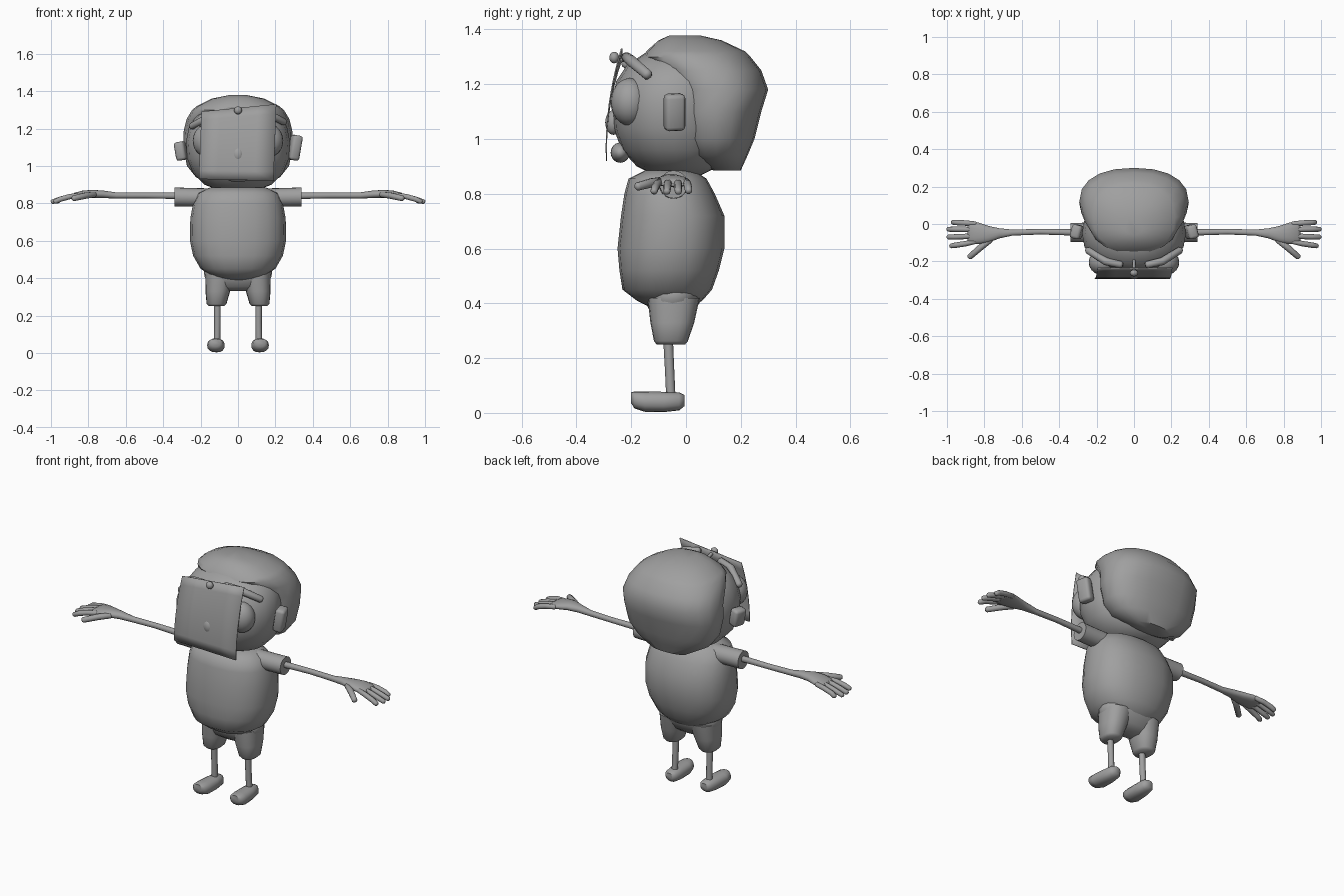
import bpy, bmesh, math
from mathutils import Vector, Matrix

cube = bpy.data.objects.get("Cube")
if cube:
    bpy.data.objects.remove(cube, do_unlink=True)

grey = bpy.data.materials.new("plain_grey")
grey.use_nodes = True
GREY = (0.35, 0.35, 0.35, 1)
grey.diffuse_color = GREY
grey.node_tree.nodes["Principled BSDF"].inputs["Base Color"].default_value = GREY


def finish(name, bm, angle=60):
    bmesh.ops.recalc_face_normals(bm, faces=bm.faces)
    mesh = bpy.data.meshes.new(name)
    bm.to_mesh(mesh)
    bm.free()
    mesh.materials.append(grey)
    ob = bpy.data.objects.new(name, mesh)
    bpy.context.collection.objects.link(ob)
    bpy.ops.object.select_all(action='DESELECT')
    ob.select_set(True)
    bpy.context.view_layer.objects.active = ob
    bpy.ops.object.shade_smooth_by_angle(angle=math.radians(angle))
    return ob


def skin(name, rings, angle=60):
    """Join a list of equal point rings and cap both ends."""
    bm = bmesh.new()
    rows = [[bm.verts.new(p) for p in ring] for ring in rings]
    n = len(rows[0])
    for a, b in zip(rows, rows[1:]):
        for i in range(n):
            j = (i + 1) % n
            bm.faces.new((a[i], a[j], b[j], b[i]))
    bm.faces.new(rows[0])
    bm.faces.new(rows[-1])
    return finish(name, bm, angle)


def loft(name, sections, axis="z", n=20, power=2.3, flip=1):
    """Sections are (position, centre a, centre b, radius a, radius b)."""
    rings = []
    for t, ca, cb, ra, rb in sections:
        ring = []
        for i in range(n):
            c, s = math.cos(math.tau * i / n), math.sin(math.tau * i / n)
            a = ca + ra * math.copysign(abs(c) ** (2 / power), c)
            b = cb + rb * math.copysign(abs(s) ** (2 / power), s)
            p = {"x": (t, a, b), "y": (a, t, b), "z": (a, b, t)}[axis]
            ring.append((p[0] * flip, p[1], p[2]))
        rings.append(ring)
    return skin(name, rings)


def body(name, profile, power=2.3):
    """Profile rows are (height, front y, back y, half width)."""
    return loft(name, [(z, 0, (f + b) / 2, w, (b - f) / 2) for z, f, b, w in profile],
                power=power)


def tube(name, points, radius, n=10, flip=1):
    """Round-ended tube through the points."""
    pts = [Vector((x * flip, y, z)) for x, y, z in points]
    first, last = (pts[1] - pts[0]).normalized(), (pts[-1] - pts[-2]).normalized()
    path = [(pts[0], 0.5)] + [(pts[0] + first * radius * 0.5, 0.9)]
    path += [(p, 1) for p in pts[1:-1]]
    path += [(pts[-1] - last * radius * 0.5, 0.9), (pts[-1], 0.5)]
    rings = []
    for i, (p, r) in enumerate(path):
        d = path[min(i + 1, len(path) - 1)][0] - path[max(i - 1, 0)][0]
        q = d.to_track_quat('Z', 'Y')
        rings.append([p + q @ Vector((math.cos(math.tau * k / n), math.sin(math.tau * k / n), 0))
                      * radius * r for k in range(n)])
    return skin(name, rings, 75)


def ball(name, centre, size):
    bm = bmesh.new()
    bmesh.ops.create_uvsphere(bm, u_segments=20, v_segments=12, radius=1,
                              matrix=Matrix.Translation(centre) @ Matrix.Diagonal((*size, 1)))
    return finish(name, bm)


# Head and hair
body("head", [(0.865, -0.11, 0.05, 0.09), (0.9, -0.18, 0.12, 0.18), (0.96, -0.235, 0.15, 0.24),
              (1.04, -0.265, 0.17, 0.272), (1.13, -0.27, 0.17, 0.278), (1.21, -0.255, 0.17, 0.262),
              (1.27, -0.215, 0.15, 0.22), (1.32, -0.14, 0.1, 0.13)], 2.1)
body("hair", [(0.885, 0.1, 0.2, 0.12), (0.94, 0, 0.225, 0.225), (1, -0.03, 0.25, 0.273),
              (1.1, -0.05, 0.275, 0.293), (1.18, -0.06, 0.3, 0.292), (1.25, -0.11, 0.275, 0.275),
              (1.3, -0.155, 0.235, 0.245), (1.32, -0.145, 0.215, 0.22),
              (1.36, -0.1, 0.13, 0.14), (1.378, -0.06, 0.05, 0.05)])

# Face
ball("nose", (0, -0.265, 1.06), (0.035, 0.03, 0.045))
ball("mouth", (0, -0.24, 0.95), (0.075, 0.035, 0.037))
for side, s in (("left", 1), ("right", -1)):
    ball(side + "_eye", (s * 0.165, -0.205, 1.135), (0.077, 0.07, 0.087))
    drop = 0 if s > 0 else 0.022
    tube(side + "_eyebrow", [(0.06, -0.22, 1.3 - drop), (0.15, -0.2, 1.285 - drop),
                             (0.255, -0.135, 1.23 - drop)], 0.021, flip=s)
    # Ears lean outward at the top
    bm = bmesh.new()
    height = 0.135 if s > 0 else 0.1
    bmesh.ops.create_cube(bm, size=1, matrix=Matrix.Translation((s * 0.305, -0.042, 1.03 + height / 2))
                          @ Matrix.Rotation(s * 0.17, 4, 'Y') @ Matrix.Rotation(s * 0.25, 4, 'Z')
                          @ Matrix.Diagonal((0.055, 0.075, height, 1)))
    bmesh.ops.bevel(bm, geom=bm.edges[:], offset=0.015, segments=2, affect='EDGES', profile=0.5)
    finish(side + "_ear", bm)

# Curved paper sheet pinned to the forehead
bm = bmesh.new()
rows = []
for i in range(9):
    t = i / 8
    y = -0.235 - 0.125 * t + 0.07 * t * t
    row = []
    for x in (-0.2, -0.1, 0, 0.1, 0.2):
        z = 1.31 - 0.385 * t + x * (0.1 - 0.125 * t)
        row.append(bm.verts.new((x + 0.005 - 0.015 * t, y, z)))
    rows.append(row)
for a, b in zip(rows, rows[1:]):
    for i in range(4):
        bm.faces.new((a[i], a[i + 1], b[i + 1], b[i]))
sheet = finish("paper_sheet", bm, 30)
thick = sheet.modifiers.new("thickness", 'SOLIDIFY')
thick.thickness = 0.005
thick.offset = 0
ball("pin_head", (0, -0.262, 1.297), (0.021, 0.018, 0.021))
tube("pin_shaft", [(0, -0.27, 1.3), (0, -0.23, 1.29), (0, -0.19, 1.28)], 0.009)

# Torso
body("torso", [(0.385, -0.13, 0.02, 0.07), (0.41, -0.18, 0.06, 0.14), (0.45, -0.232, 0.095, 0.2),
               (0.52, -0.243, 0.12, 0.24), (0.6, -0.25, 0.14, 0.257), (0.72, -0.237, 0.14, 0.255),
               (0.8, -0.225, 0.105, 0.24), (0.855, -0.21, 0.075, 0.215),
               (0.885, -0.15, 0.03, 0.15)])

# Shorts
body("shorts_seat", [(0.33, -0.09, -0.01, 0.09), (0.355, -0.125, 0.02, 0.15),
                     (0.41, -0.15, 0.055, 0.18), (0.45, -0.15, 0.06, 0.182),
                     (0.47, -0.13, 0.04, 0.16)])

FINGERS = {"little": (0.0, 0.01, 0.975), "ring": (-0.03, -0.028, 1.0),
           "middle": (-0.063, -0.07, 1.0), "index": (-0.092, -0.118, 0.985)}

for side, s in (("left", 1), ("right", -1)):
    # Trouser leg, leg and shoe
    loft(side + "_shorts_leg", [(0.25, 0.115, -0.055, 0.04, 0.052), (0.262, 0.115, -0.055, 0.053, 0.062),
                                (0.33, 0.108, -0.05, 0.066, 0.08), (0.42, 0.095, -0.045, 0.08, 0.095)],
         flip=s)
    loft(side + "_leg", [(0.05, 0.112, -0.055, 0.017, 0.017), (0.16, 0.11, -0.06, 0.017, 0.017),
                         (0.28, 0.11, -0.066, 0.018, 0.018)], n=12, power=2, flip=s)
    loft(side + "_shoe", [(-0.2, 0.12, 0.055, 0.025, 0.02), (-0.188, 0.12, 0.047, 0.04, 0.031),
                          (-0.15, 0.118, 0.041, 0.047, 0.037), (-0.08, 0.115, 0.04, 0.044, 0.037),
                          (-0.025, 0.113, 0.042, 0.038, 0.033), (-0.005, 0.113, 0.045, 0.022, 0.02)],
         axis="y", n=16, flip=s)
    # Sleeve, and arm that widens into the palm
    loft(side + "_sleeve", [(0.15, -0.045, 0.83, 0.055, 0.05), (0.25, -0.045, 0.832, 0.052, 0.05),
                            (0.34, -0.045, 0.834, 0.051, 0.051)], axis="x", power=2, flip=s)
    loft(side + "_arm_and_palm", [(0.32, -0.045, 0.84, 0.017, 0.017), (0.5, -0.041, 0.842, 0.015, 0.015),
                                  (0.65, -0.046, 0.842, 0.016, 0.016), (0.72, -0.05, 0.848, 0.027, 0.02),
                                  (0.78, -0.055, 0.85, 0.045, 0.022), (0.83, -0.05, 0.847, 0.057, 0.021),
                                  (0.875, -0.046, 0.84, 0.059, 0.016), (0.89, -0.046, 0.837, 0.052, 0.009)],
         axis="x", n=16, power=2.2, flip=s)
    for finger, (base, tip, reach) in FINGERS.items():
        tube(f"{side}_{finger}_finger", [(0.84, base, 0.845), (0.9, (base + tip) / 2, 0.836),
                                         (0.95, tip * 0.8 + base * 0.2, 0.822), (reach, tip, 0.806)],
             0.0145, flip=s)
    tube(side + "_thumb", [(0.76, -0.08, 0.848), (0.82, -0.125, 0.84), (0.885, -0.182, 0.825)],
         0.017, flip=s)
